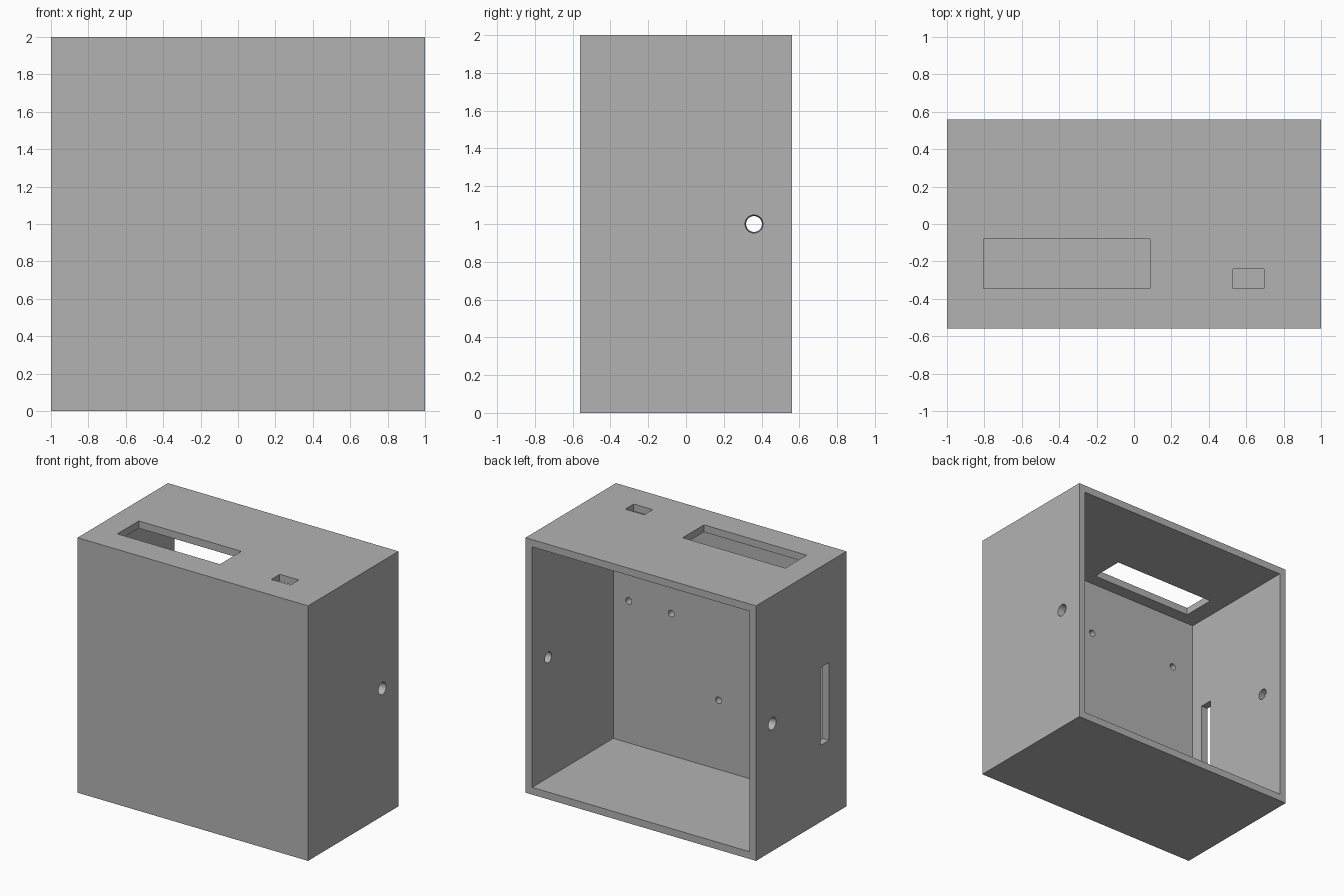
import bpy
import math
from mathutils import Vector

old = bpy.data.objects.get("Cube")
if old:
    bpy.data.objects.remove(old, do_unlink=True)

W, D, H = 1.0, 0.56, 2.0      # half width, half depth, height
T = 0.057                     # wall thickness; the front panel is double
FRONT_IN = -D + 2 * T
cutters = []


def box(name, low, high):
    low, high = Vector(low), Vector(high)
    bpy.ops.mesh.primitive_cube_add(size=1, location=(low + high) / 2)
    ob = bpy.context.object
    ob.name = name
    ob.scale = high - low
    bpy.ops.object.transform_apply(location=True, rotation=True, scale=True)
    return ob


def drill(name, centre, rot, r1, r2, depth):
    bpy.ops.mesh.primitive_cone_add(vertices=32, radius1=r1, radius2=r2,
                                    depth=depth, location=centre, rotation=rot)
    ob = bpy.context.object
    ob.name = name
    cutters.append(ob)


# Outer case
case = box("enclosure", (-W, -D, 0), (W, D, H))

# Cavity open at the back
cutters.append(box("cavity", (-W + T, FRONT_IN, T), (W - T, D + 0.2, H - T)))

# Slots in the top and in one side wall
cutters.append(box("display_slot", (-0.805, -0.345, H - 0.1), (0.085, -0.08, H + 0.1)))
cutters.append(box("switch_slot", (0.53, -0.345, H - 0.1), (0.695, -0.24, H + 0.1)))
cutters.append(box("side_slot", (-W - 0.1, -0.345, 0.6), (-W + 0.1, -0.238, 1.21)))

# Slightly tapered bolt holes in both side walls
for side in (-1, 1):
    drill("bolt_hole", (side * (W - T / 2), 0.36, 1.0),
          (0, side * math.pi / 2, 0), 0.039, 0.051, 2 * T)

# Blind screw holes inside the front panel
screws = [(x, z) for x in (-0.75, 0.03) for z in (0.6, 1.52)]
screws += [(0.44, 1.17), (0.81, 1.17)]
for x, z in screws:
    drill("screw_hole", (x, FRONT_IN, z), (math.pi / 2, 0, 0), 0.026, 0.026, 2 * T)

# Cut everything and bake the result
for cutter in cutters:
    cutter.hide_render = True
    mod = case.modifiers.new(cutter.name, "BOOLEAN")
    mod.operation = "DIFFERENCE"
    mod.solver = "EXACT"
    mod.object = cutter
graph = bpy.context.evaluated_depsgraph_get()
graph.update()
baked = bpy.data.meshes.new_from_object(case.evaluated_get(graph))
case.modifiers.clear()
case.data = baked
for cutter in cutters:
    bpy.data.objects.remove(cutter, do_unlink=True)

# Single grey material
grey = bpy.data.materials.new("plain grey")
grey.use_nodes = True
colour = (0.45, 0.45, 0.45, 1)
grey.diffuse_color = colour
grey.node_tree.nodes["Principled BSDF"].inputs["Base Color"].default_value = colour
case.data.materials.clear()
case.data.materials.append(grey)

# Smooth hole walls, sharp box edges
bpy.ops.object.select_all(action="DESELECT")
case.select_set(True)
bpy.context.view_layer.objects.active = case
bpy.ops.object.shade_smooth_by_angle(angle=math.radians(30))
